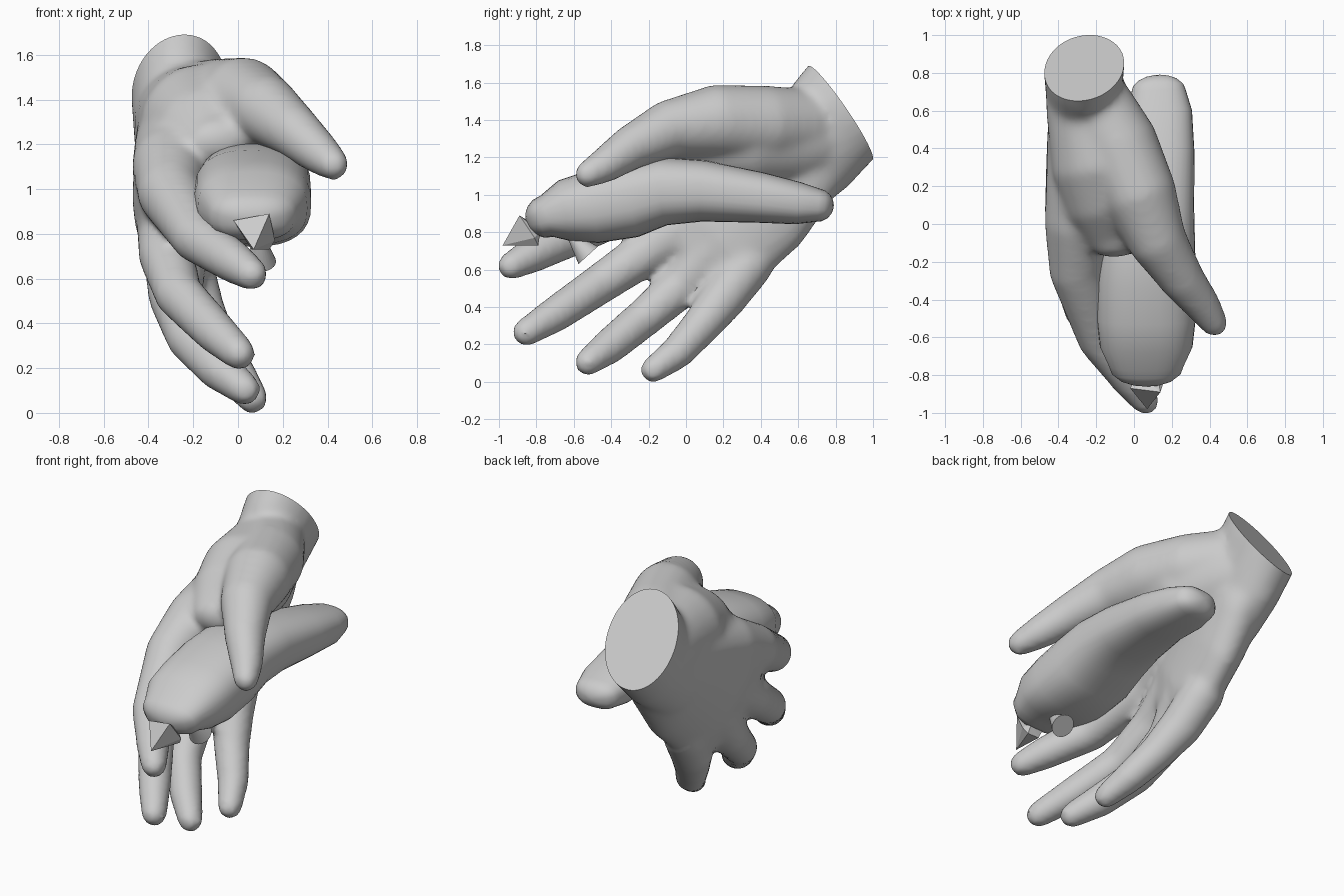
import bpy, bmesh, math
from mathutils import Vector

cube = bpy.data.objects.get("Cube")
if cube:
    bpy.data.objects.remove(cube, do_unlink=True)

grey = bpy.data.materials.new("plain grey")
grey.use_nodes = True
grey.diffuse_color = (0.6, 0.6, 0.6, 1)
grey.node_tree.nodes["Principled BSDF"].inputs["Base Color"].default_value = (0.6, 0.6, 0.6, 1)


def make_object(name, bm):
    bmesh.ops.recalc_face_normals(bm, faces=bm.faces)
    mesh = bpy.data.meshes.new(name)
    bm.to_mesh(mesh)
    bm.free()
    mesh.materials.append(grey)
    obj = bpy.data.objects.new(name, mesh)
    bpy.context.collection.objects.link(obj)
    return obj


def loft(bm, stations, power=2.0, sides=24, lean=0.0):
    """Round-ended tube through stations (x, y, z, half width, half height)."""
    pts = [Vector(s[:3]) for s in stations]
    radii = [(s[3], s[-1]) for s in stations]
    rings = []
    for i, p in enumerate(pts):
        t = (pts[min(i + 1, len(pts) - 1)] - pts[max(i - 1, 0)]).normalized()
        rings.append((p, t, *radii[i]))

    def dome(ring, sign):
        p, t, a, b = ring
        return [(p + t * sign * min(a, b) * math.sin(q), t, a * math.cos(q), b * math.cos(q))
                for q in (0.4, 0.8, 1.15, 1.45)]

    rings = dome(rings[0], -1)[::-1] + rings + dome(rings[-1], 1)
    loops = []
    for p, t, a, b in rings:
        u = Vector((1, 0, 0))
        u = (u - t * u.dot(t)).normalized()
        v = t.cross(u)
        loop = []
        for k in range(sides):
            q = 2 * math.pi * k / sides
            c, s = math.cos(q), math.sin(q)
            c = math.copysign(abs(c) ** (2 / power), c)
            s = math.copysign(abs(s) ** (2 / power), s)
            loop.append(bm.verts.new(p + u * (a * c + lean * b * s) + v * b * s))
        loops.append(loop)
    for lo, hi in zip(loops, loops[1:]):
        for k in range(sides):
            n = (k + 1) % sides
            bm.faces.new((lo[k], lo[n], hi[n], hi[k]))
    bm.faces.new(loops[0][::-1])
    bm.faces.new(loops[-1])


# Hand: wrist, palm, digits and the web of the thumb, fused into one skin
wrist = [(-.265, .95, 1.58, .215, .3), (-.265, .83, 1.44, .215, .3), (-.275, .66, 1.23, .19, .28),
         (-.28, .5, 1.1, .17, .27)]
palm = [(-.27, .6, 1.18, .18, .28), (-.28, .4, 1.02, .175, .36), (-.295, .13, .83, .165, .4),
        (-.295, .04, .75, .135, .41)]
thumb = [(-.2, .62, 1.37, .2), (-.08, .42, 1.375, .21), (.03, .15, 1.39, .2), (.13, -.1, 1.35, .155),
         (.26, -.3, 1.25, .12), (.37, -.44, 1.155, .095), (.425, -.525, 1.11, .075)]
web = [(-.24, .62, 1.3, .23, .25), (-.16, .32, 1.29, .28, .27), (-.12, .1, 1.25, .24, .21),
       (-.06, -.05, 1.22, .19, .12)]
index = [(-.27, .4, 1.22, .19), (-.3, .0, 1.1, .175), (-.3, -.25, .98, .15),
         (-.18, -.62, .78, .115), (-.02, -.83, .675, .097), (.06, -.935, .62, .077)]
middle = [(-.31, .1, .9, .15), (-.32, -.2, .7, .125), (-.265, -.45, .53, .11),
          (-.1, -.7, .36, .097), (.005, -.855, .265, .077)]
ring = [(-.28, .15, .72, .15), (-.28, -.03, .51, .12), (-.215, -.24, .33, .105),
        (-.08, -.41, .19, .097), (.03, -.525, .105, .075)]
pinky = [(-.23, .34, .63, .13), (-.18, .2, .45, .125), (-.1, .08, .3, .105),
         (.0, -.05, .155, .092), (.065, -.175, .065, .073)]
bm = bmesh.new()
for part in (wrist, thumb, web, index, middle, ring, pinky):
    loft(bm, part)
loft(bm, palm, lean=-0.17)
rough = make_object("hand_rough", bm)
remesh = rough.modifiers.new("fuse", 'REMESH')
remesh.mode = 'VOXEL'
remesh.voxel_size = 0.02
soften = rough.modifiers.new("soften", 'SMOOTH')
soften.factor = 0.5
soften.iterations = 18
skin = rough.evaluated_get(bpy.context.evaluated_depsgraph_get())
bm = bmesh.new()
bm.from_mesh(skin.to_mesh())
bpy.data.objects.remove(rough, do_unlink=True)

# Flat cut across the wrist
cut = bmesh.ops.bisect_plane(bm, geom=bm.verts[:] + bm.edges[:] + bm.faces[:],
                             plane_co=(-.265, .825, 1.44), plane_no=(-.18, .81, .56), clear_outer=True)
edges = [e for e in cut["geom_cut"] if isinstance(e, bmesh.types.BMEdge)]
bmesh.ops.holes_fill(bm, edges=edges, sides=0)
hand = make_object("hand", bm)

# Held tool: a blunt head tapering back into a long handle
bm = bmesh.new()
loft(bm, [(.065, -.745, .885, .2, .115), (.065, -.65, .915, .245, .165),
          (.065, -.5, .935, .262, .195), (.065, -.3, .975, .262, .205), (.075, -.12, 1.02, .25, .183),
          (.1, .1, 1.02, .22, .163), (.135, .4, .985, .185, .135), (.135, .6, .955, .172, .113),
          (.13, .7, .945, .145, .09)], power=2.5, sides=32)
tool_body = make_object("tool_body", bm)

# Faceted spike on the front of the head
bm = bmesh.new()
for co in ((-.02, -.87, .86), (.14, -.89, .89), (.07, -.98, .73), (.165, -.81, .77),
           (.02, -.78, .82), (.12, -.78, .8), (.14, -.79, .73), (.06, -.79, .73)):
    bm.verts.new(co)
bmesh.ops.convex_hull(bm, input=bm.verts)
front_spike = make_object("front_spike", bm)

# Flared stud under the head
bm = bmesh.new()
bmesh.ops.create_cone(bm, cap_ends=True, segments=24, radius1=0.01, radius2=0.07, depth=0.17)
stud = make_object("lower_stud", bm)
stud.location = (.1, -.58, .74)
stud.rotation_euler = Vector((0, .1, -.11)).to_track_quat('Z', 'Y').to_euler()

# Smooth shading with crisp edges
bpy.ops.object.select_all(action='DESELECT')
for obj in (hand, tool_body, stud):
    obj.select_set(True)
bpy.context.view_layer.objects.active = hand
bpy.ops.object.shade_smooth_by_angle(angle=math.radians(40))
